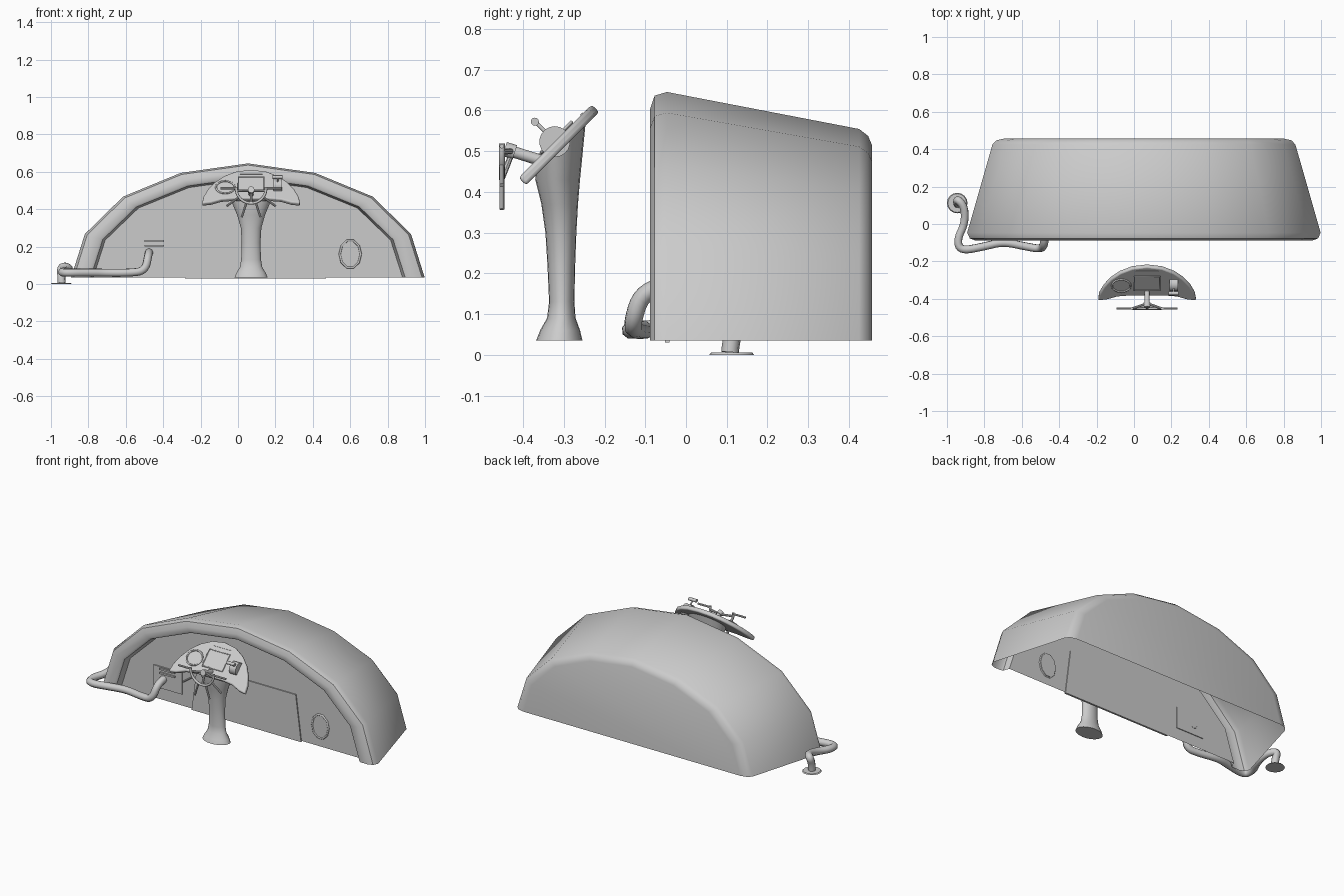
import bpy, bmesh, math
from mathutils import Vector, Matrix

if "Cube" in bpy.data.objects:
    bpy.data.objects.remove(bpy.data.objects["Cube"])

CX, BASE, PX = 0.053, 0.035, 0.07   # shell centre, floor height, console centre


def make(name, bm, angle=40):
    bmesh.ops.recalc_face_normals(bm, faces=bm.faces)
    me = bpy.data.meshes.new(name)
    bm.to_mesh(me)
    bm.free()
    ob = bpy.data.objects.new(name, me)
    bpy.context.collection.objects.link(ob)
    bpy.ops.object.select_all(action='DESELECT')
    ob.select_set(True)
    bpy.context.view_layer.objects.active = ob
    bpy.ops.object.shade_smooth_by_angle(angle=math.radians(angle))
    return ob


def loft(name, rings, closed=True, caps=(True, True), angle=40):
    bm = bmesh.new()
    loops = [[bm.verts.new(p) for p in r] for r in rings]
    n = len(loops[0])
    for a, b in zip(loops, loops[1:]):
        for i in range(n if closed else n - 1):
            j = (i + 1) % n
            bm.faces.new((a[i], a[j], b[j], b[i]))
    if caps[0]:
        bm.faces.new(loops[0])
    if caps[1]:
        bm.faces.new(loops[-1])
    return make(name, bm, angle)


def rod(name, a, b, r, sides=10):
    a, b = Vector(a), Vector(b)
    d = b - a
    bm = bmesh.new()
    m = Matrix.Translation((a + b) / 2) @ d.to_track_quat('Z', 'Y').to_matrix().to_4x4()
    bmesh.ops.create_cone(bm, cap_ends=True, segments=sides, radius1=r, radius2=r,
                          depth=d.length, matrix=m)
    return make(name, bm)


def prism(name, pts, depth, matrix, bevel=0):
    """Extrude a 2D outline along local z from 0 to -depth."""
    top = [matrix @ Vector((u, v, 0)) for u, v in pts]
    low = [matrix @ Vector((u, v, -depth)) for u, v in pts]
    ob = loft(name, [top, low])
    if bevel:
        m = ob.modifiers.new("bevel", 'BEVEL')
        m.width, m.segments, m.limit_method = bevel, 3, 'ANGLE'
        m.angle_limit = math.radians(50)
    return ob


def rect(u0, v0, u1, v1):
    return [(u0, v0), (u1, v0), (u1, v1), (u0, v1)]


def tube(name, pts, r, kind='POLY', res=6):
    cu = bpy.data.curves.new(name, 'CURVE')
    cu.dimensions = '3D'
    cu.bevel_depth, cu.bevel_resolution, cu.resolution_u = r, 2, res
    sp = cu.splines.new(kind)
    sp.points.add(len(pts) - 1)
    for p, co in zip(sp.points, pts):
        p.co = (*co, 1)
    if kind == 'NURBS':
        sp.use_endpoint_u, sp.order_u = True, 3
    ob = bpy.data.objects.new(name, cu)
    bpy.context.collection.objects.link(ob)
    return ob


# Arched shell: rim, tapering hull and back wall as one open-bottomed sheet
half = [(0.945, 0), (0.872, 0.232), (0.668, 0.432), (0.36, 0.559), (0, 0.61)]
arch = half + [(-x, z) for x, z in half[-2::-1]]
sections = [(-0.045, 0.875, 0.86), (-0.082, 0.89, 0.875), (-0.088, 0.905, 0.89),
            (-0.088, 0.955, 0.933), (-0.077, 0.985, 0.985), (-0.047, 1, 1),
            (0.425, 0.857, 0.851), (0.447, 0.835, 0.823), (0.457, 0.79, 0.784)]
loft("shell", [[(CX + x * sx, y, BASE + z * sz) for x, z in arch]
               for y, sx, sz in sections], closed=False)

# Front panel details: door, round hatch, service box
wall = Matrix.Translation((0, -0.052, 0)) @ Matrix.Rotation(math.pi / 2, 4, 'X')
prism("door", [(-0.283, 0.03), (0.47, 0.03), (0.433, 0.315), (-0.246, 0.315)], 0.012, wall)
hatch = [(0.6 + 0.056 * math.cos(i * math.tau / 10), 0.16 + 0.075 * math.sin(i * math.tau / 10))
         for i in range(10)]
tube("hatch_ring", [(x, -0.047, z) for x, z in hatch + hatch[:1]], 0.006)
prism("hatch_plate", hatch, 0.012, Matrix.Translation((0, 0.003, 0)) @ wall)
prism("service_box", rect(-0.545, 0.107, -0.35, 0.24), 0.012, wall)
for i, z in enumerate((0.20, 0.225)):
    prism("service_handle_%d" % i, rect(-0.5, z, -0.395, z + 0.01), 0.012,
          Matrix.Translation((0, -0.01, 0)) @ wall)

# Hose running round the left corner to a floor flange
tube("hose", [(-0.475, -0.04, 0.17), (-0.478, -0.105, 0.165), (-0.495, -0.135, 0.07),
              (-0.58, -0.12, 0.06), (-0.70, -0.095, 0.06), (-0.80, -0.12, 0.062),
              (-0.93, -0.145, 0.06), (-0.945, -0.08, 0.065), (-0.905, 0.0, 0.07),
              (-0.905, 0.09, 0.09), (-0.945, 0.135, 0.095), (-0.945, 0.112, 0.05),
              (-0.943, 0.108, 0.006)], 0.022, 'NURBS')
bm = bmesh.new()
bmesh.ops.create_cone(bm, cap_ends=True, segments=16, radius1=0.055, radius2=0.05, depth=0.006,
                      matrix=Matrix.Translation((-0.945, 0.112, 0.003)))
make("hose_flange", bm)

# Console pedestal, ending on the tilted dashboard plane
profile = [(0.035, -0.311, 0.088, 0.057), (0.06, -0.309, 0.078, 0.049),
           (0.09, -0.306, 0.06, 0.035), (0.13, -0.305, 0.053, 0.031),
           (0.22, -0.306, 0.05, 0.034), (0.30, -0.307, 0.055, 0.038),
           (0.37, -0.31, 0.075, 0.045), (0.43, -0.315, 0.10, 0.055)]
rings = []
circle = [(math.cos(i * math.tau / 20), math.sin(i * math.tau / 20)) for i in range(20)]
for z, cy, rx, ry in profile:
    rings.append([(PX + rx * c, cy + ry * s, z) for c, s in circle])
rings.append([(PX + 0.13 * c, -0.307 + 0.062 * s, 0.522 + 0.06 * s) for c, s in circle])
loft("pedestal", rings)

# Crescent dashboard; local u = x, v = up the slope, z = out of its face
dash = Matrix.Translation((PX, -0.415, 0.43)) @ Matrix.Rotation(math.radians(45), 4, 'X')
right = [(0.262, 0.005), (0.255, 0.055), (0.232, 0.11), (0.195, 0.165), (0.145, 0.212),
         (0.08, 0.247)]
lower = [(0.09, 0.042), (0.16, 0.034), (0.215, 0.012)]
outline = lower + right + [(0, 0.26)] + [(-u, v) for u, v in right[::-1] + lower[::-1]]
prism("dashboard", outline, 0.026, dash, 0.008)

# Instruments: round gauge, screen with frame, trim strip
gauge = [(-0.138 + 0.05 * c, 0.122 + 0.046 * s) for c, s in circle]
tube("gauge_ring", [dash @ Vector((u, v, 0.002)) for u, v in gauge + gauge[:1]], 0.005)
screen = rect(-0.068, 0.09, 0.07, 0.195)
prism("screen", screen, 0.012, dash @ Matrix.Translation((0, 0, 0.006)), 0.003)
tube("screen_frame", [dash @ Vector((u, v, 0.005)) for u, v in screen + screen[:1]], 0.004)
prism("trim_strip", rect(-0.06, 0.222, 0.06, 0.23), 0.008,
      dash @ Matrix.Translation((0, 0, 0.003)))

# Throttle: rounded housing, lever and grip
TX = PX + 0.142
rod("throttle_housing", (TX - 0.022, -0.322, 0.523), (TX + 0.022, -0.322, 0.523), 0.038, 18)
rod("throttle_lever", (TX, -0.33, 0.532), (TX, -0.37, 0.572), 0.005)
rod("throttle_grip", (TX - 0.027, -0.371, 0.572), (TX + 0.027, -0.371, 0.572), 0.01, 12)

# Half steering wheel with radiating handles
WY, WZ = -0.452, 0.512


def on_wheel(r, deg):
    a = math.radians(deg)
    return (PX + r * math.cos(a), WY, WZ + r * math.sin(a))


tube("wheel_rim", [on_wheel(0.08, 175 + i * 190 / 18) for i in range(19)], 0.0075).data.use_fill_caps = True
for i in range(6):
    d = 180 + 36 * i
    rod("wheel_handle_%d" % i, on_wheel(0.078, d), on_wheel(0.163, d), 0.006, 8)
hub = (PX, -0.425, 0.50)
for i, d in enumerate((190, 270, 350)):
    rod("wheel_spoke_%d" % i, hub, on_wheel(0.08, d), 0.007, 8)
rod("steering_hub", (PX, -0.445, 0.505), (PX, -0.42, 0.497), 0.018, 12)
rod("steering_column", (PX, -0.43, 0.5), (PX, -0.35, 0.475), 0.014, 12)
